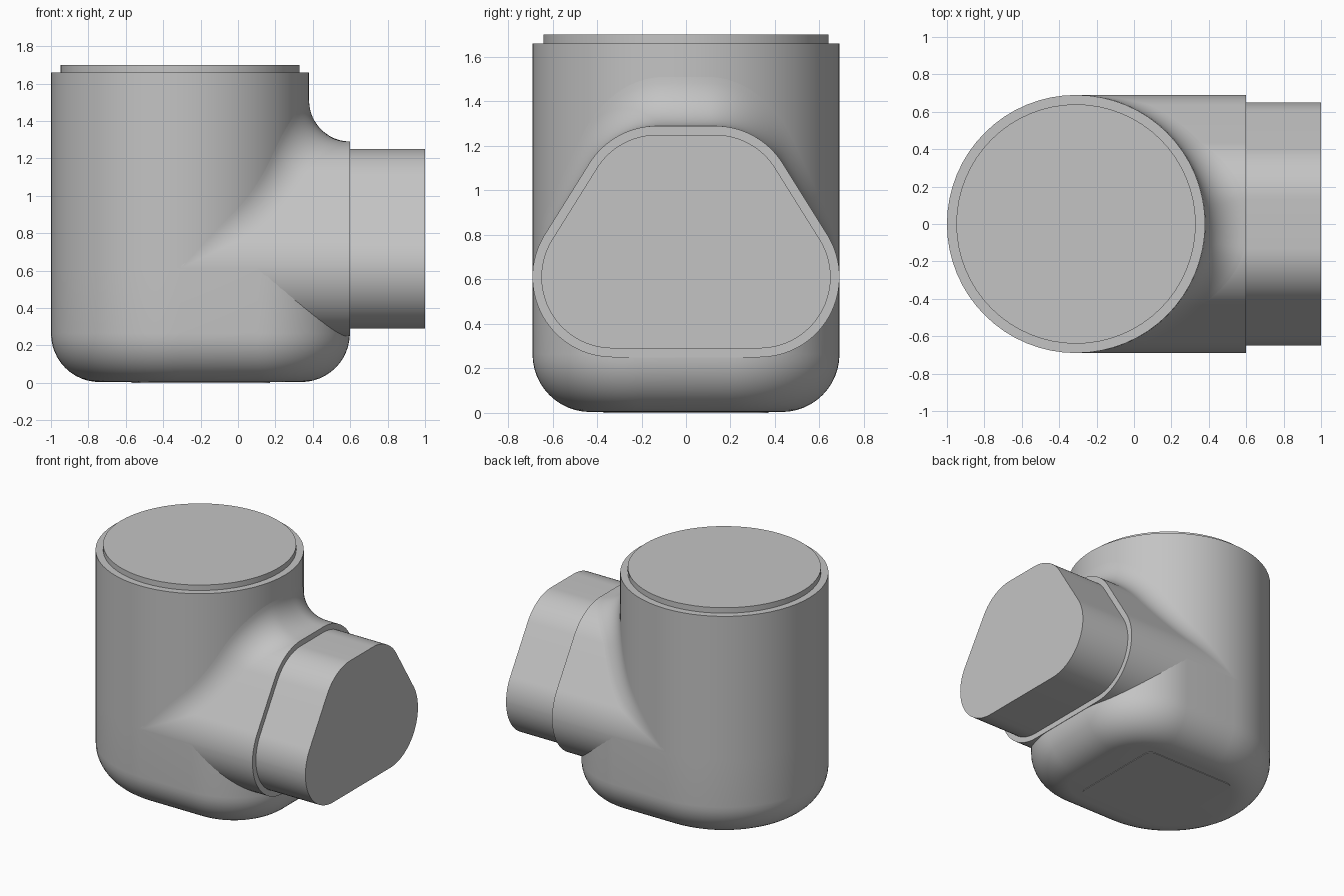
import bpy, bmesh, math
from mathutils import Vector

if "Cube" in bpy.data.objects:
    bpy.data.objects.remove(bpy.data.objects["Cube"], do_unlink=True)

GREY = (0.55, 0.55, 0.55, 1.0)
grey = bpy.data.materials.new("plain grey")
grey.use_nodes = True
grey.diffuse_color = GREY
grey.node_tree.nodes["Principled BSDF"].inputs["Base Color"].default_value = GREY

AXIS_X, RADIUS = -0.31, 0.69      # upright pipe
FILLET = 0.22                     # blend between pipe and branch


def arcs(parts, grow=0.0, steps=16):
    """Outline points (u, v, angle) from arcs (centre u, centre v, radius, start, end)."""
    pts = []
    for u, v, r, a0, a1 in parts:
        for i in range(steps + 1):
            a = math.radians(a0 + (a1 - a0) * i / steps)
            pts.append((u + (r + grow) * math.cos(a), v + (r + grow) * math.sin(a), a))
    return pts


def finish(name, bm, closed=True):
    bmesh.ops.remove_doubles(bm, verts=bm.verts, dist=0.0001)
    if closed:
        bmesh.ops.recalc_face_normals(bm, faces=bm.faces)
    mesh = bpy.data.meshes.new(name)
    bm.to_mesh(mesh)
    bm.free()
    mesh.materials.append(grey)
    ob = bpy.data.objects.new(name, mesh)
    bpy.context.collection.objects.link(ob)
    bpy.ops.object.select_all(action='DESELECT')
    ob.select_set(True)
    bpy.context.view_layer.objects.active = ob
    bpy.ops.object.shade_smooth_by_angle(angle=math.radians(30))
    return ob


def loft(name, rings):
    """Closed solid through rings of equal point count."""
    bm = bmesh.new()
    loops = [[bm.verts.new(p) for p in ring] for ring in rings]
    n = len(loops[0])
    for a, b in zip(loops, loops[1:]):
        for i in range(n):
            k = (i + 1) % n
            bm.faces.new((a[i], a[k], b[k], b[i]))
    bm.faces.new(loops[0])
    bm.faces.new(loops[-1])
    return finish(name, bm)


def flat(parts, z, grow=0.0):
    return [(u, v, z) for u, v, _ in arcs(parts, grow)]


def upright(parts, x, grow=0.0):
    return [(x, u, v) for u, v, _ in arcs(parts, grow)]


# Upright pipe and the low cap on top of it
circle = [(AXIS_X, 0, RADIUS, q, q + 90) for q in (0, 90, 180, 270)]
loft("upright_pipe", [flat(circle, 0.61), flat(circle, 1.66)])
loft("top_cap", [flat(circle, 1.65, -0.05), flat(circle, 1.70, -0.05)])

# Base: round at the back end, rounded corners at the branch end, soft bottom edge
corner = 0.49
cx, cy = 0.598 - corner, RADIUS - corner
plan = [(cx, -cy, corner, -90, 0), (cx, cy, corner, 0, 90),
        (AXIS_X, 0, RADIUS, 90, 180), (AXIS_X, 0, RADIUS, 180, 270)]
soft = 0.26
rings = []
for i in range(13):
    a = math.radians(90 * i / 12)
    rings.append(flat(plan, 0.004 + soft * (1 - math.sin(a)), soft * (math.cos(a) - 1)
                      if i < 12 else -soft))
rings.insert(0, flat(plan, 0.61))
loft("rounded_base", rings)

# Thin square pad under the base
px, py, pr = 0.32, 0.32, 0.05
pad = [(-0.2 + sx * px, sy * py, pr, a, a + 90)
       for sx, sy, a in ((1, 1, 0), (-1, 1, 90), (-1, -1, 180), (1, -1, 270))]
loft("bottom_pad", [flat(pad, 0.006), flat(pad, 0.0)])

# Side branch with a rounded trapezoid section, and its narrower end plug
slope = 32
low_y, low_z, top_y, top_z, r = 0.33, 0.61, 0.13, 0.93, 0.36
upper = [(low_y, low_z, r, 0, slope), (top_y, top_z, r, slope, 90),
         (-top_y, top_z, r, 90, 180 - slope), (-low_y, low_z, r, 180 - slope, 180)]
section = upper + [(-low_y, low_z, r, 180, 270), (low_y, low_z, r, 270, 360)]
loft("side_branch", [upright(section, AXIS_X), upright(section, 0.6)])
loft("branch_plug", [upright(section, 0.55, -0.04), upright(section, 1.0, -0.04)])

# Rolling-ball blend between the branch and the pipe
pts = arcs(upper)
path = []
for p, q in zip(pts, pts[1:]):
    cuts = max(1, math.ceil(math.dist(p[:2], q[:2]) / 0.03))
    path += [[a + (b - a) * k / cuts for a, b in zip(p, q)] for k in range(cuts)]
path.append(pts[-1])

bm = bmesh.new()
rows = []
reach = RADIUS + FILLET
for y, z, a in path:
    by, bz = y + FILLET * math.cos(a), z + FILLET * math.sin(a)
    bx = math.sqrt(max(0.0, reach ** 2 - by ** 2))
    ball = Vector((AXIS_X + bx, by, bz))
    on_branch = Vector((ball.x, y, z)) - ball
    on_pipe = Vector((AXIS_X + bx * RADIUS / reach, by * RADIUS / reach, bz)) - ball
    turn = on_branch.angle(on_pipe, 0.0)
    row = []
    for k in range(13):
        t = k / 12
        if turn < 0.001:
            d = on_branch
        else:
            d = (on_branch * math.sin((1 - t) * turn) + on_pipe * math.sin(t * turn)) / math.sin(turn)
        row.append(bm.verts.new(ball + d))
    rows.append(row)
for a, b in zip(rows, rows[1:]):
    for k in range(12):
        bm.faces.new((a[k], a[k + 1], b[k + 1], b[k]))
finish("branch_blend", bm, closed=False)
